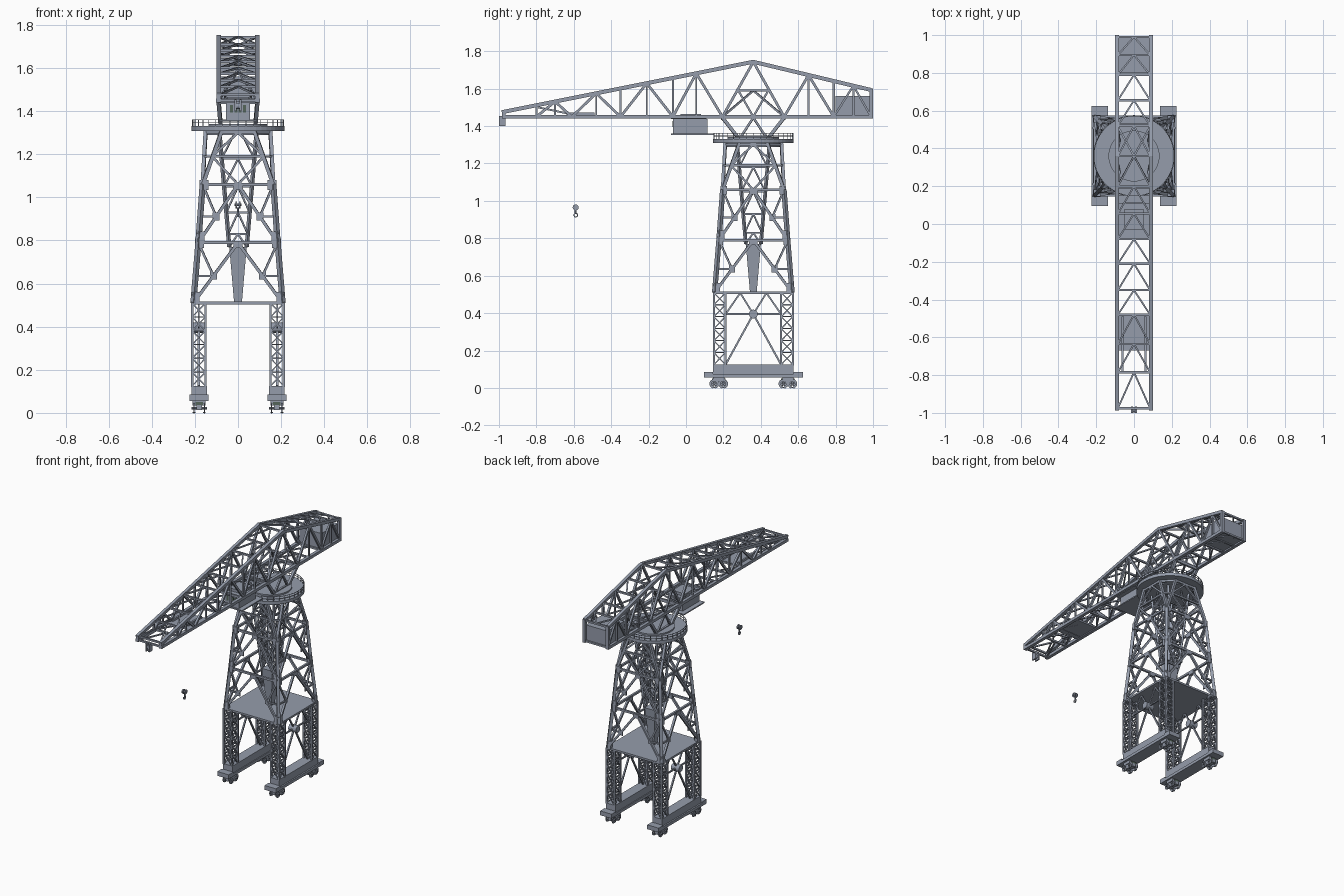
import bpy, bmesh, math
from mathutils import Vector, Matrix

if "Cube" in bpy.data.objects:
    bpy.data.objects.remove(bpy.data.objects["Cube"])

CY = 0.36                                   # tower axis in y
S = (-1, 1)

def paint(name, rgb):
    m = bpy.data.materials.new(name)
    m.diffuse_color = (*rgb, 1)
    m.use_nodes = True
    m.node_tree.nodes["Principled BSDF"].inputs["Base Color"].default_value = m.diffuse_color
    return m
SLATE = paint("slate_steel", (.30, .335, .41))
DARK = paint("dark_green", (.09, .13, .10))

class Part:
    """Collects boxes, bars and cylinders into one named mesh."""
    def __init__(self, name, mat=SLATE):
        self.name, self.mat, self.bm = name, mat, bmesh.new()

    def box(self, x0, x1, y0, y1, z0, z1):
        m = Matrix.Translation(((x0+x1)/2, (y0+y1)/2, (z0+z1)/2)) @ Matrix.Diagonal((x1-x0, y1-y0, z1-z0, 1))
        bmesh.ops.create_cube(self.bm, size=1, matrix=m)

    def bar(self, p, q, w=0.012, h=None):
        p, q = Vector(p), Vector(q)
        d = q - p
        m = Matrix.Translation((p+q)/2) @ d.to_track_quat('Z', 'Y').to_matrix().to_4x4()
        bmesh.ops.create_cube(self.bm, size=1, matrix=m @ Matrix.Diagonal((w, h or w, d.length, 1)))

    def cyl(self, c, r, depth, axis='Z', n=24):
        rot = {'Z': Matrix(), 'X': Matrix.Rotation(math.pi/2, 4, 'Y')}[axis]
        bmesh.ops.create_cone(self.bm, cap_ends=True, segments=n, radius1=r, radius2=r,
                              depth=depth, matrix=Matrix.Translation(c) @ rot)

    def done(self):
        me = bpy.data.meshes.new(self.name)
        self.bm.to_mesh(me)
        self.bm.free()
        me.materials.append(self.mat)
        bpy.context.collection.objects.link(bpy.data.objects.new(self.name, me))

def turn(k, x, y, z):
    """Point on the tower's front face, turned k quarter turns about the axis."""
    for _ in range(k):
        x, y = -y, x
    return (x, y + CY, z)

# Sill beams, bogies and spoked wheels
sill, bogie, motor, wheels = Part("sill_beams"), Part("bogies"), Part("bogie_motors", DARK), Part("wheels")
def wheel(x, y, z):
    for i in range(12):
        a = math.radians(30*i)
        c, t = Vector((x, y+.0195*math.cos(a), z+.0195*math.sin(a))), Vector((0, -math.sin(a), math.cos(a)))
        wheels.bar(c-t*.0058, c+t*.0058, .012, .005) if abs(t.z) < .01 else wheels.bar(c-t*.0058, c+t*.0058, .005, .012)
        if i % 2 == 0:
            wheels.bar((x, y, z), c, .004)
for s in S:
    sill.box(s*.18-.036, s*.18+.036, CY-.215, CY+.215, .06, .125)
    sill.box(s*.182-.044, s*.182+.044, CY-.265, CY+.265, .055, .075)
    for t in S:
        sill.box(s*.182-.044, s*.182+.044, CY+t*.24-.025, CY+t*.24+.025, .055, .085)
        y = CY + t*.185
        bogie.box(s*.18-.03, s*.18+.03, y-.03, y+.03, .035, .056)
        bogie.box(s*.18-.012, s*.18+.012, y-.04, y+.04, .014, .036)
        motor.box(s*.18-.018, s*.18+.018, y-.036, y+.036, .037, .05)
        for u in S:
            for v in S:
                wheel(s*.18+v*.024, y+u*.024, .022)
            wheels.cyl((s*.18, y+u*.024, .022), .006, .07, 'X', n=8)
for p in (sill, bogie, motor, wheels):
    p.done()

# Four lattice portal legs
legs = Part("portal_legs")
for s in S:
    for t in S:
        cx, cy, r = s*.182, CY+t*.18, .031
        ring = [(cx-r, cy-r), (cx+r, cy-r), (cx+r, cy+r), (cx-r, cy+r)]
        for i in range(4):
            a, b = ring[i], ring[(i+1) % 4]
            legs.bar((*a, .12), (*a, .51), .011)
            for k in range(6):
                z0, z1 = .125+k*.064, .125+(k+1)*.064
                legs.bar((*a, z0), (*b, z1), .006)
                legs.bar((*b, z0), (*a, z1), .006)
                legs.bar((*a, z1), (*b, z1), .006)
legs.done()

# Side bracing with hub plate
side = Part("portal_side_bracing")
for s in S:
    x, hub = s*.182, (s*.182, CY, .395)
    side.cyl(hub, .024, .06, 'X', n=12)
    for t in S:
        side.bar(hub, (x, CY+t*.148, .125), .01)
        side.bar(hub, (x, CY+t*.148, .395), .009)
        side.bar(hub, (x, CY+t*.07, .508), .009)
        side.bar((x, CY+t*.148, .395), (x, CY+t*.07, .508), .009)
side.done()

# Portal deck
deck = Part("portal_deck")
deck.box(-.215, .215, CY-.215, CY+.215, .503, .516)
deck.done()

# Tapered tower: legs, K-bracing, gussets, octagonal head
tower = Part("tower_frame")
levels = [(.51, .207), (.79, .184), (1.06, .164)]
for k in range(4):
    T = lambda x, y, z: turn(k, x, y, z)
    for (z0, h0), (z1, h1) in zip(levels, levels[1:]):
        zm, hm = z0+(z1-z0)*.55, h0+(h1-h0)*.55
        tower.bar(T(-h0, -h0, z0), T(-h1, -h1, z1), .02)
        tower.bar(T(-h1, -h1, z1), T(h1, -h1, z1), .014)
        for s in S:
            g = (s*h0*.55, -(h0+(h1-h0)*.45), z0+(z1-z0)*.45)
            tower.bar(T(s*h0, -h0, z0), T(0, -h1, z1), .014)
            tower.bar(T(*g), T(s*h1, -h1, z1), .01)
            tower.bar(T(*g), T(s*hm, -hm, g[2]), .01)
            tower.bar(T(g[0]-.016, g[1], g[2]), T(g[0]+.016, g[1], g[2]), .006, .036)
            tower.bar(T(s*(h0-.014), -h0, z0), T(s*(h0-.014), -h0+.004, z0+.05), .03, .022)
            tower.bar(T(s*(h1-.012), -h1, z1-.025), T(s*(h1-.012), -h1, z1+.02), .03, .022)
        tower.bar(T(-.022, -h1, z1-.012), T(.022, -h1, z1-.012), .02, .026)
    for s in S:                              # each corner splits towards the ring
        tower.bar(T(s*.164, -.164, 1.06), T(s*.075, -.15, 1.31), .017)
        tower.bar(T(s*.12, -.157, 1.19), T(0, -.164, 1.06), .011)
        tower.bar(T(s*.12, -.157, 1.19), T(0, -.15, 1.30), .011)
        tower.bar(T(s*.12, -.157, 1.19), T(s*.157, -.12, 1.19), .011)
    tower.bar(T(-.12, -.157, 1.19), T(.12, -.157, 1.19), .012)
    tower.bar(T(-.075, -.15, 1.30), T(.075, -.15, 1.30), .014)
    tower.bar(T(.075, -.15, 1.30), T(.15, -.075, 1.30), .014)
tower.done()

# Inner slewing column, narrowing downwards
col = Part("slewing_column")
hw = lambda z: .018 + (z-.51)*.086
bmesh.ops.create_cone(col.bm, cap_ends=True, segments=4, radius1=hw(.51)*1.414, radius2=hw(.77)*1.414, depth=.26,
                      matrix=Matrix.Translation((0, CY, .64)) @ Matrix.Rotation(math.pi/4, 4, 'Z'))
zs = [.77, .83, .93, 1.05, 1.18, 1.33]
for k in range(4):
    for a, b in zip(zs, zs[1:]):
        p, q = hw(a), hw(b)
        col.bar(turn(k, -p, -p, a), turn(k, -q, -q, b), .014)
        col.bar(turn(k, -q, -q, b), turn(k, q, -q, b), .009)
        for s in S:
            col.bar(turn(k, s*p, -p, a), turn(k, 0, -q, b), .008)
for s in S:                                  # spread struts up to the jib
    for t in S:
        col.bar((s*.08, CY+t*.075, 1.33), (s*.09, CY+t*.165, 1.445), .018)
        col.bar((s*.08, CY+t*.075, 1.33), (s*.09, CY, 1.445), .012)
    col.bar((s*.08, CY-.08, 1.34), (s*.08, CY+.08, 1.34), .014)
    col.bar((-.09, CY+s*.165, 1.44), (.09, CY+s*.165, 1.44), .014)
col.done()

# Ring platform and railing
ring = Part("ring_platform")
for z, r, d in ((1.32, .216, .022), (1.30, .15, .022), (1.335, .135, .012)):
    ring.cyl((0, CY, z), r, d, n=48)
ring.done()
rail = Part("platform_railing")
N = 36
for i in range(N):
    P = [Vector((.212*math.cos(a), CY+.212*math.sin(a), 0)) for a in (2*math.pi*i/N, 2*math.pi*(i+1)/N)]
    up = lambda z: Vector((0, 0, z))
    rail.bar(P[0]+up(1.33), P[0]+up(1.362), .003)
    for z in (1.347, 1.361):
        rail.bar(P[0]+up(z), P[1]+up(z), .003)
rail.done()

# Jib truss: two side frames tied together by K-bracing
ZB = 1.45
def top(y):
    return 1.475+(y+.98)/1.34*.268 if y < CY else 1.743-(y-CY)/.63*.15
chords, web, ties = Part("jib_chords"), Part("jib_web"), Part("jib_cross_bracing")
bottoms = [-.80, -.61, -.35, -.07, .195, .525, .79]
peaks = [-.70, -.48, -.21, .055, .36, .655]
for s in S:
    x = s*.09
    chords.box(x-.011, x+.011, -.985, 1, ZB-.01, ZB+.01)
    chords.bar((x, -.985, 1.474), (x, CY+.002, 1.744), .021)
    chords.bar((x, CY-.002, 1.744), (x, .99, 1.593), .021)
    chords.box(x-.01, x+.01, .98, 1, ZB, 1.60)
    chords.box(x-.01, x+.01, -.985, -.965, ZB, 1.48)
    for i, y in enumerate(peaks):
        for b in bottoms[i:i+2]:
            web.bar((x, y, top(y)), (x, b, ZB), .014)
        if abs(y-CY) > .01:
            web.bar((x, y, top(y)), (x, y, ZB), .009)
    for y in (-.80, -.35, -.07, .79, .895):
        web.bar((x, y, ZB), (x, y, top(y)), .011)
    for t in S:                              # apex sub-bracing
        web.bar((x, CY+t*.08, 1.59), (x, CY, ZB), .011)
    web.bar((x, CY-.08, 1.59), (x, CY+.08, 1.59), .011)
    web.bar((x, .79, ZB), (x, .895, top(.895)), .011)
    web.bar((x, .895, top(.895)), (x, .99, ZB), .011)
stations = [-.975, -.785, -.635, -.48, -.35, -.21, -.08, .055, .2, CY, .52, .655, .79, .895, .99]
for i, y in enumerate(stations):
    for f in (top, lambda y: ZB):
        ties.bar((-.09, y, f(y)), (.09, y, f(y)), .012)
        if i+1 < len(stations):
            n = stations[i+1]
            for s in S:
                ties.bar((s*.085, y, f(y)), (0, n, f(n)), .009)
for y in (.195, .525):                       # portal frames beside the apex
    for s in S:
        ties.bar((s*.09, y, ZB), (0, CY, 1.59), .01)
ties.bar((-.09, CY, 1.59), (.09, CY, 1.59), .012)
for p in (chords, web, ties):
    p.done()

# Counterweight, trolley deck, machine house with windows
cw = Part("counterweight")
cw.box(-.084, .084, .80, .985, ZB, 1.56)
cw.done()
trolley = Part("trolley_deck")
trolley.box(-.085, .085, -.67, -.48, ZB-.004, ZB+.008)
for s in S:
    trolley.bar((s*.06, -.79, 1.50), (s*.06, -.62, 1.465), .01)
    trolley.box(s*.06-.006, s*.06+.006, -.64, -.49, ZB, 1.472)
trolley.done()
house, glass = Part("machine_house"), Part("house_windows", DARK)
house.box(-.055, .055, -.07, .115, 1.36, 1.437)
house.box(-.05, .05, -.03, .08, 1.437, 1.465)
house.box(-.088, .088, -.08, .15, 1.352, 1.36)
house.box(-.085, .085, -.08, .11, 1.437, 1.446)
for x in (-.03, -.01, .01, .03):
    glass.box(x-.007, x+.007, -.072, -.068, 1.395, 1.428)
house.done()
glass.done()

# Jib tip sheave brackets
tip = Part("jib_tip_sheaves")
for s in S:
    tip.box(s*.011-.005, s*.011+.005, -1, -.965, 1.40, 1.455)
tip.cyl((0, -.983, 1.425), .014, .012, 'X', n=16)
tip.done()

# Free-hanging hook block and hook
block = Part("hook_block")
for s in S:
    block.cyl((s*.008, -.59, .965), .016, .008, 'X', n=20)
block.cyl((0, -.59, .965), .006, .032, 'X', n=10)
block.cyl((0, -.59, .942), .005, .024, n=10)
pts = [Vector((0, -.59+.010*math.sin(a), .924-.011*math.cos(a))) for a in [math.radians(d) for d in range(180, -121, -30)]]
for a, b in zip(pts, pts[1:]):
    block.bar(a, b, .006)
block.done()
